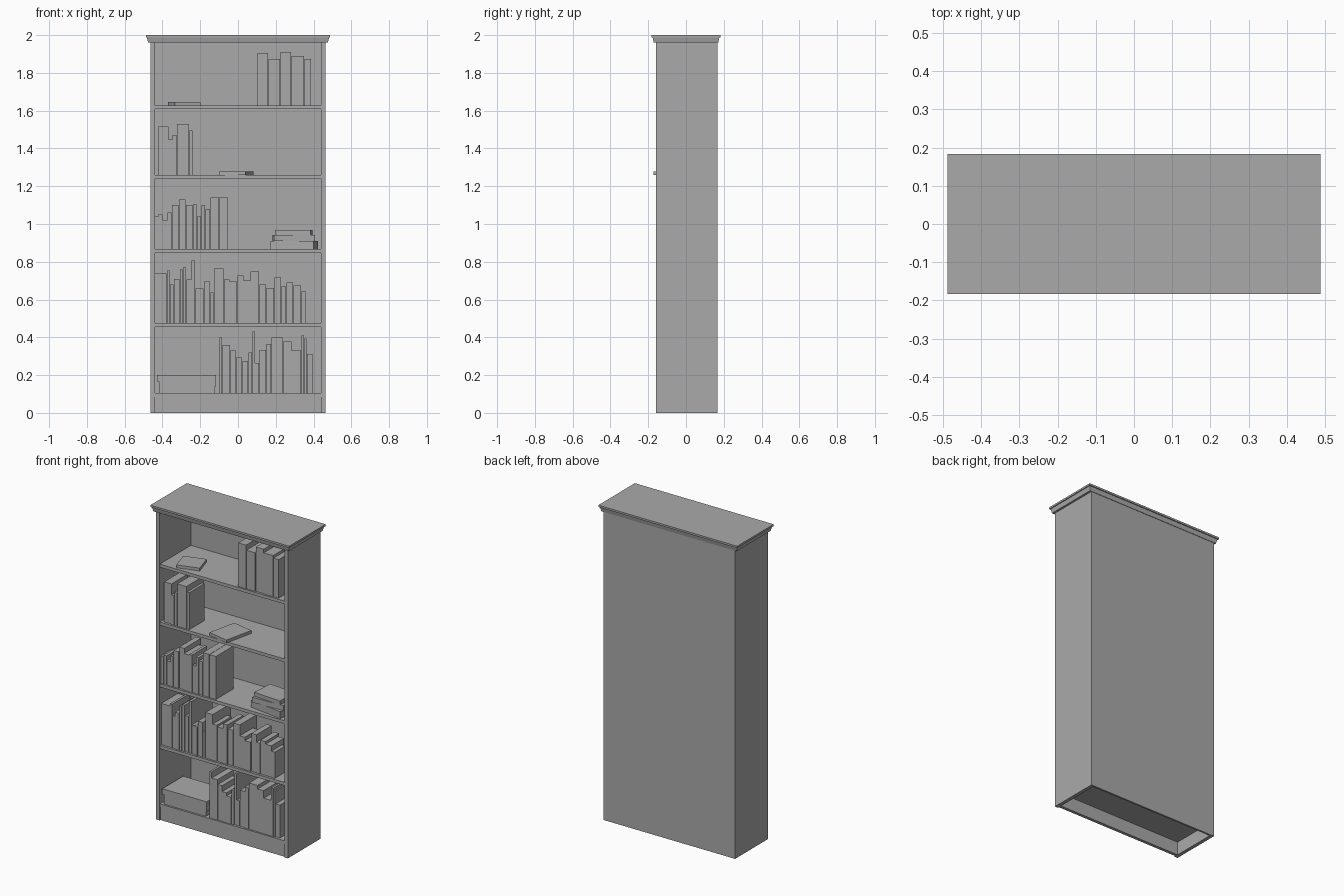
import bpy
import math
import random
from mathutils import Matrix, Vector

random.seed(4)
default = bpy.data.objects.get("Cube")
if default:
    bpy.data.objects.remove(default, do_unlink=True)

# Single painted finish
grey = bpy.data.materials.new("plain grey")
grey.use_nodes = True
colour = (0.4, 0.4, 0.4, 1)
grey.diffuse_color = colour
grey.node_tree.nodes["Principled BSDF"].inputs["Base Color"].default_value = colour


def box(name, low, high, turn=0, flare=0):
    """Box between two corners, turned about its centre; flare widens its top."""
    low, high = Vector(low), Vector(high)
    half = (high - low) / 2
    verts = []
    for z in (-1, 1):
        grow = flare if z > 0 else 0
        for x, y in ((-1, -1), (1, -1), (1, 1), (-1, 1)):
            verts.append((x * (half.x + grow), y * (half.y + grow), z * half.z))
    faces = [(3, 2, 1, 0), (4, 5, 6, 7)]
    faces += [(i, (i + 1) % 4, (i + 1) % 4 + 4, i + 4) for i in range(4)]
    mesh = bpy.data.meshes.new(name)
    mesh.from_pydata(verts, [], faces)
    mesh.transform(Matrix.Rotation(math.radians(turn), 4, "Z"))
    mesh.materials.append(grey)
    obj = bpy.data.objects.new(name, mesh)
    obj.location = (low + high) / 2
    bpy.context.collection.objects.link(obj)
    return obj


def lying_book(name, centre, size, bottom, turn=0):
    """Book lying flat on its cover."""
    cx, cy = centre
    w, d, h = size
    box(name, (cx - w / 2, cy - d / 2, bottom),
        (cx + w / 2, cy + d / 2, bottom + h), turn)


def book_row(name, start, shelf_top, books):
    """Upright books side by side; widths and heights in thousandths."""
    x = start
    for number, (width, height) in enumerate(books):
        w, h = width / 1000, height / 1000
        front = -0.145 + random.uniform(-0.004, 0.004)
        box(f"{name}_{number + 1}", (x, front, shelf_top),
            (x + w - 0.002, front + h * 0.64, shelf_top + h))
        x += w


# Carcass
OUTER, INNER = 0.463, 0.44
FRONT, BACK = -0.16, 0.168
BACK_INNER = BACK - 0.012
UNDER_TOP = 1.96
for side, left, right in (("left", INNER, OUTER), ("right", -OUTER, -INNER)):
    box(side + "_side_panel", (left, FRONT, 0), (right, BACK, UNDER_TOP))
box("back_panel", (-INNER, BACK_INNER, 0), (INNER, BACK, UNDER_TOP))
box("kick_board", (-INNER, FRONT + 0.008, 0), (INNER, FRONT + 0.028, 0.085))

# Shelves
SHELVES = [0.104, 0.475, 0.867, 1.26, 1.628]
for number, top in enumerate(SHELVES):
    box(f"shelf_{number + 1}", (-INNER, FRONT + 0.003, top - 0.02),
        (INNER, BACK_INNER, top))

# Cornice: flared moulding under a flat top board
box("cornice_moulding", (-0.476, -0.171, UNDER_TOP), (0.476, 0.171, 1.988), flare=0.006)
box("top_board", (-0.488, -0.183, 1.988), (0.488, 0.183, 2))

# Upright books, from the lowest shelf up
first, second, third, fourth, fifth = SHELVES
book_row("bottom_row_book", -0.098, first, [
    (16, 294), (42, 256), (32, 226), (32, 190), (31, 172), (21, 216),
    (15, 326), (23, 161), (37, 230), (27, 262), (63, 294), (43, 273),
    (52, 226), (16, 306), (12, 290), (32, 209)])
book_row("second_row_book", -0.44, second, [
    (63, 262), (16, 278), (21, 205), (32, 235), (16, 285), (20, 295),
    (27, 230), (20, 331), (22, 183), (22, 183), (36, 220), (17, 162),
    (53, 289), (31, 230), (42, 220), (32, 252), (37, 225), (47, 273),
    (37, 205), (42, 185), (37, 241), (27, 195), (37, 215), (42, 199), (26, 167)])
book_row("third_row_book", -0.44, third, [
    (20, 173), (21, 183), (27, 153), (22, 193), (37, 233), (37, 263),
    (37, 233), (21, 238), (25, 173), (21, 233), (26, 213), (47, 273), (48, 273)])
book_row("fourth_row_book", -0.42, fourth, [
    (53, 255), (21, 188), (22, 210), (66, 270), (19, 235)])
book_row("top_row_book", 0.104, fifth, [
    (57, 277), (64, 245), (58, 282), (68, 261), (38, 245)])

# Large books stacked flat on the lowest shelf
lying_book("large_book_lower", (-0.272, -0.045), (0.295, 0.2, 0.032), first)
lying_book("large_book_middle", (-0.268, -0.045), (0.3, 0.205, 0.03), first + 0.032)
lying_book("large_book_upper", (-0.272, -0.045), (0.313, 0.21, 0.035), first + 0.062)

# Untidy stack on the third shelf
lying_book("stacked_book_lower", (0.298, -0.05), (0.23, 0.165, 0.044), third, -8)
lying_book("stacked_book_middle", (0.295, -0.05), (0.215, 0.16, 0.032), third + 0.044, 3)
lying_book("stacked_book_upper", (0.295, -0.05), (0.19, 0.145, 0.025), third + 0.076, -4)

# Single books left lying on the upper shelves
lying_book("loose_book_overhanging", (-0.01, -0.062), (0.143, 0.195, 0.019), fourth, -12.5)
lying_book("loose_book_top_shelf", (-0.285, -0.06), (0.142, 0.13, 0.018), fifth, 17)
